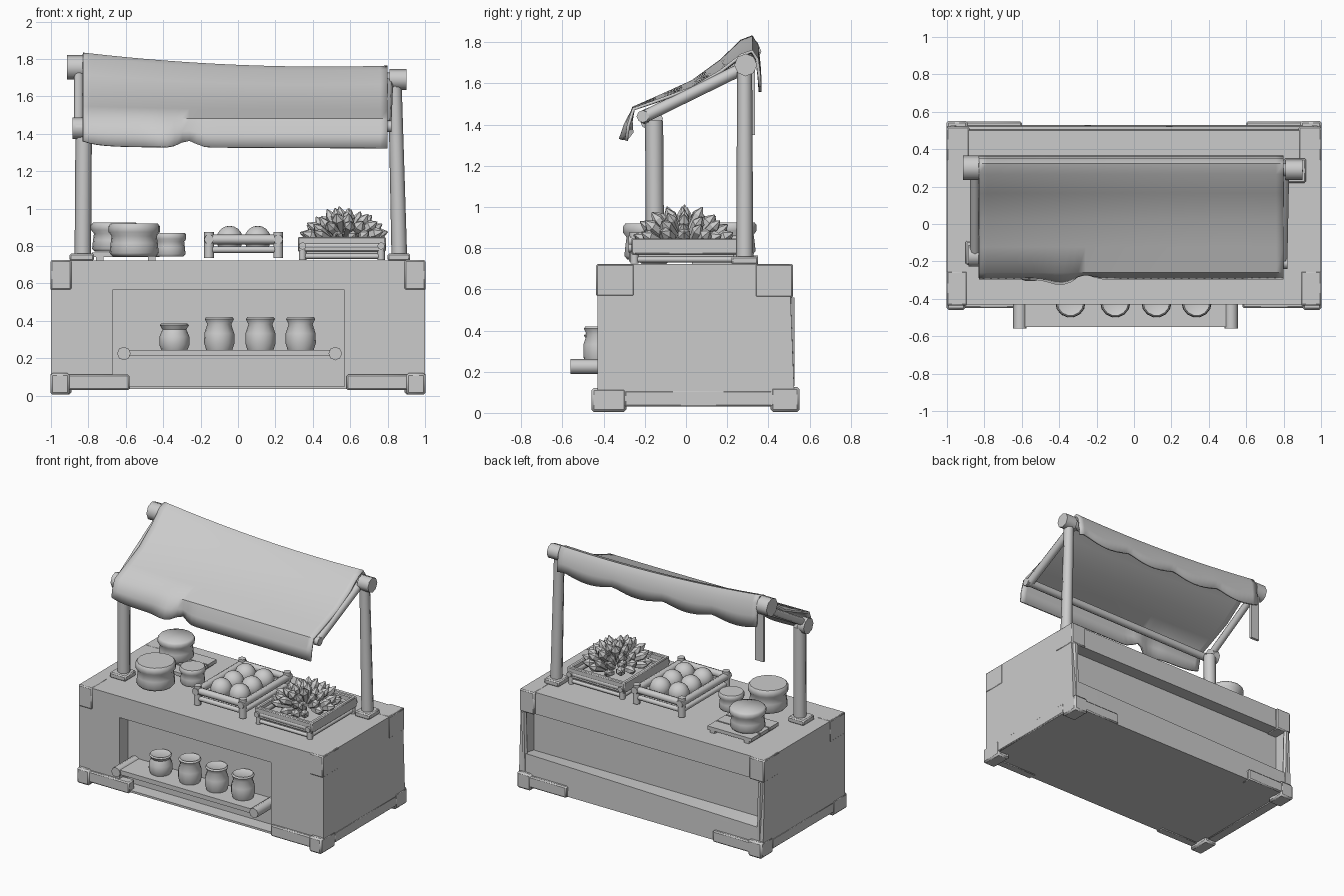
import bpy, bmesh, math, random
from mathutils import Vector, Matrix

if "Cube" in bpy.data.objects:
    bpy.data.objects.remove(bpy.data.objects["Cube"])

random.seed(4)
GREY = bpy.data.materials.new("plain_grey")
GREY.diffuse_color = (0.6, 0.6, 0.6, 1)
GREY.use_nodes = True
GREY.node_tree.nodes["Principled BSDF"].inputs["Base Color"].default_value = GREY.diffuse_color


def finish(name, bm, smooth=True, bevel=0):
    bmesh.ops.recalc_face_normals(bm, faces=bm.faces)
    me = bpy.data.meshes.new(name)
    bm.to_mesh(me)
    bm.free()
    me.materials.append(GREY)
    ob = bpy.data.objects.new(name, me)
    bpy.context.collection.objects.link(ob)
    if bevel:
        mod = ob.modifiers.new("soft_edges", 'BEVEL')
        mod.width, mod.segments = bevel, 1
    if smooth:
        bpy.context.view_layer.objects.active = ob
        ob.select_set(True)
        bpy.ops.object.shade_smooth_by_angle(angle=math.radians(52))
        ob.select_set(False)
    return ob


def add_box(bm, x, y, z):
    size = Vector((x[1] - x[0], y[1] - y[0], z[1] - z[0]))
    mid = Vector((x[0] + x[1], y[0] + y[1], z[0] + z[1])) / 2
    m = Matrix.Translation(mid) @ Matrix.Diagonal((*size, 1))
    bmesh.ops.create_cube(bm, size=1, matrix=m)


def add_rod(bm, a, b, r, r2=None, n=8, caps=True):
    a, b = Vector(a), Vector(b)
    rot = (b - a).to_track_quat('Z', 'Y').to_matrix().to_4x4()
    bmesh.ops.create_cone(bm, cap_ends=caps, segments=n, radius1=r,
                          radius2=r if r2 is None else r2, depth=(b - a).length,
                          matrix=Matrix.Translation((a + b) / 2) @ rot)


def boxes(name, items, bevel=0):
    bm = bmesh.new()
    for it in items:
        add_box(bm, *it)
    return finish(name, bm, True, bevel)


def rods(name, items, n=8):
    bm = bmesh.new()
    for it in items:
        add_rod(bm, *it, n=n)
    return finish(name, bm)


def lathe(name, centre, profile, n=14):
    bm = bmesh.new()
    rings = [[bm.verts.new((centre[0] + r * math.cos(2 * math.pi * i / n),
                            centre[1] + r * math.sin(2 * math.pi * i / n),
                            centre[2] + z)) for i in range(n)] for r, z in profile]
    for p, q in zip(rings, rings[1:]):
        for i in range(n):
            bm.faces.new((p[i], p[(i + 1) % n], q[(i + 1) % n], q[i]))
    bm.faces.new(rings[0])
    bm.faces.new(rings[-1])
    return finish(name, bm)


# Counter body: one block with a front niche and a long back recess pushed in
bm = bmesh.new()
add_box(bm, (-1, 1), (-0.43, 0.5), (0.035, 0.722))
for axis, places in ((0, (-0.96, -0.67, 0.57, 0.96)), (2, (0.05, 0.24, 0.565))):
    for p in places:
        co, no = Vector(), Vector()
        co[axis], no[axis] = p, 1
        bmesh.ops.bisect_plane(bm, geom=bm.verts[:] + bm.edges[:] + bm.faces[:],
                               plane_co=co, plane_no=no)


def push_in(side, x, z, depth):
    picked = []
    for f in bm.faces:
        c = f.calc_center_median()
        if f.normal.y * side > 0.9 and x[0] < c.x < x[1] and z[0] < c.z < z[1]:
            picked.append(f)
    out = bmesh.ops.extrude_face_region(bm, geom=picked)["geom"]
    bmesh.ops.delete(bm, geom=picked, context='FACES')
    bmesh.ops.translate(bm, vec=(0, -side * depth, 0),
                        verts=[v for v in out if isinstance(v, bmesh.types.BMVert)])


push_in(-1, (-0.67, 0.57), (0.05, 0.565), 0.10)
push_in(1, (-0.96, 0.96), (0.24, 0.565), 0.09)
for v in bm.verts:
    if v.co.y > 0.45:
        v.co.y = 0.53 - 0.04 * v.co.z
        if abs(v.co.z - 0.24) < 0.01 and abs(v.co.x) < 0.99:
            v.co.z += 0.02 * v.co.x
finish("counter_body", bm)
rods("back_brace", [((-0.96, 0.51, 0.13), (-0.97, 0.51, 0.56), 0.02),
                    ((0.96, 0.51, 0.13), (0.97, 0.51, 0.56), 0.02)], 6)

# Corner blocks and base trim
corners, feet, trim = [], [], []
for s in (-1, 1):
    def sx(a, b):
        return tuple(sorted((s * a, s * b)))
    corners += [(sx(0.89, 1.003), (-0.437, -0.25), (0.565, 0.724)),
                (sx(0.88, 1.003), (0.335, 0.52), (0.56, 0.724))]
    feet += [(sx(0.9, 1.003), (-0.46, -0.29), (0.005, 0.12)),
             (sx(0.89, 1.003), (0.41, 0.552), (0.005, 0.125))]
    trim += [(sx(0.92, 1.002), (-0.3, 0.42), (0.03, 0.11)),
             (sx(0.58, 0.92), (-0.45, -0.38), (0.03, 0.112)),
             (sx(0.6, 0.92), (0.47, 0.548), (0.03, 0.112))]
boxes("corner_blocks", corners, 0.008)
boxes("foot_blocks", feet, 0.012)
boxes("base_trim", trim, 0.008)

# Front shelf with round rails
boxes("shelf_board", [((-0.6, 0.51), (-0.55, -0.32), (0.212, 0.245))])
rods("shelf_rails", [((x, -0.56, 0.225), (x, -0.32, 0.225), 0.036) for x in (-0.61, 0.52)])

# Sacks on the shelf
for x, h in ((-0.34, 0.14), (-0.10, 0.175), (0.12, 0.175), (0.335, 0.175)):
    lathe("shelf_sack", (x, -0.42, 0.245),
          [(0.07, 0), (0.081, 0.2 * h), (0.08, 0.5 * h), (0.064, 0.78 * h),
           (0.078, 0.94 * h), (0.07, h), (0.05, 0.95 * h)])

# Posts with base plates
rods("front_left_post", [((-0.83, -0.15, 0.72), (-0.825, -0.155, 1.42), 0.044)])
rods("back_right_post", [((0.863, 0.285, 0.72), (0.838, 0.285, 1.7), 0.042, 0.036)])
boxes("post_bases", [((-0.9, -0.77), (-0.22, -0.09), (0.72, 0.76)),
                     ((0.8, 0.92), (0.22, 0.35), (0.72, 0.76))], 0.008)

# Awning frame: poles, side beams and end caps
rods("awning_poles", [((-0.9, 0.3, 1.75), (0.88, 0.29, 1.69), 0.035),
                      ((-0.87, -0.2, 1.43), (0.81, -0.2, 1.44), 0.028)])
rods("awning_beams", [((-0.85, -0.2, 1.43), (-0.85, 0.3, 1.73), 0.026),
                      ((0.79, -0.2, 1.44), (0.8, 0.29, 1.68), 0.03)])
rods("pole_caps", [((-0.915, 0.3, 1.755), (-0.83, 0.3, 1.755), 0.066),
                   ((0.81, 0.29, 1.69), (0.9, 0.29, 1.69), 0.055),
                   ((-0.885, -0.17, 1.43), (-0.83, -0.17, 1.43), 0.058),
                   ((0.785, -0.21, 1.44), (0.82, -0.21, 1.44), 0.03)])
boxes("hanging_strip", [((-0.87, -0.8), (0.315, 0.335), (1.35, 1.7))])

# Cloth awning: side profile swept across with sag, one front notch, scalloped rear hem
PROFILE = [(-0.29, 1.33), (-0.28, 1.4), (-0.255, 1.478), (-0.12, 1.53), (0.03, 1.59),
           (0.17, 1.68), (0.27, 1.765), (0.32, 1.785), (0.345, 1.745), (0.355, 1.66), (0.36, 1.585)]
bm = bmesh.new()
grid = []
NX = 40
for i in range(NX + 1):
    t = i / NX
    row = []
    for k, (y, z) in enumerate(PROFILE):
        ridge = max(0, min(1, (z - 1.45) / 0.32))
        z += ridge * (0.012 - 0.07 * t + 0.12 * (t - 0.5) ** 2)
        front = {0: 1, 1: 0.5}.get(k, 0)
        back = {9: 0.5, 10: 1}.get(k, 0)
        notch = math.exp(-((t - 0.345) / 0.035) ** 2)
        z += front * (0.035 * notch + 0.03 * math.exp(-t / 0.05) - 0.008 * t)
        y += front * 0.03 * (notch - math.exp(-((t - 0.27) / 0.05) ** 2))
        z += back * (0.035 * (1 - abs(math.sin(4 * math.pi * t + 0.4))) - 0.012)
        row.append(bm.verts.new((-0.83 + 1.63 * t, y, z)))
    grid.append(row)
for a, b in zip(grid, grid[1:]):
    for k in range(len(PROFILE) - 1):
        bm.faces.new((a[k], b[k], b[k + 1], a[k + 1]))
cloth = finish("awning_cloth", bm)
mod = cloth.modifiers.new("thickness", 'SOLIDIFY')
mod.thickness, mod.offset = 0.015, 0

# Round lidded tubs on the counter and the rack under the rear one
for x, y, z, r, h in ((-0.66, 0.22, 0.77, 0.125, 0.155), (-0.555, -0.17, 0.745, 0.137, 0.175),
                      (-0.365, -0.01, 0.745, 0.088, 0.125)):
    lathe("round_tub", (x, y, z),
          [(0.85 * r, 0), (0.96 * r, 0.1 * h), (0.92 * r, 0.4 * h), (0.88 * r, 0.62 * h),
           (r, 0.74 * h), (r, 0.92 * h), (0.92 * r, h)], 18)
boxes("tub_rack", [((-0.78, -0.42), (y - 0.05, y + 0.05), (0.74, 0.765)) for y in (0.08, 0.19, 0.3)]
      + [((x - 0.02, x + 0.02), (0.03, 0.35), (0.72, 0.745)) for x in (-0.74, -0.46)])


# Crates: corner pegs, doubled side rails, slatted floor
def crate(name, x, y, z0, peg_top, rail, r):
    bars = []
    for px in x:
        bars += [((px, py, z0), (px, py, peg_top), r) for py in y]
        bars.append(((px, y[0] - 0.03, rail), (px, y[1] + 0.03, rail), r))
        bars.append(((px, y[0], rail - 0.055), (px, y[1], rail - 0.055), 0.7 * r))
    for py in y:
        bars.append(((x[0] - 0.02, py, rail), (x[1] + 0.02, py, rail), r))
        bars.append(((x[0], py, rail - 0.055), (x[1], py, rail - 0.055), 0.7 * r))
    rods(name + "_frame", bars)
    boxes(name + "_floor", [(x, y, (z0 + 0.03, z0 + 0.05))])


crate("ball_crate", (-0.155, 0.215), (-0.25, 0.27), 0.735, 0.875, 0.835, 0.026)
crate("spike_crate", (0.345, 0.765), (-0.25, 0.25), 0.725, 0.81, 0.80, 0.02)
boxes("spike_crate_sides", [(x, (-0.265, 0.265), (0.77, 0.848)) for x in ((0.32, 0.35), (0.76, 0.79))]
      + [((0.32, 0.79), y, (0.77, 0.848)) for y in ((-0.265, -0.235), (0.235, 0.265))], 0.006)

# Balls in the middle crate
bm = bmesh.new()
for bx in (-0.045, 0.105):
    for by in (-0.13, 0.01, 0.15):
        bmesh.ops.create_uvsphere(bm, u_segments=14, v_segments=9, radius=0.073,
                                  matrix=Matrix.Translation((bx, by, 0.835)))
finish("crate_balls", bm)

# Heap of stout six-sided crystals fanning outwards over a dome
bm = bmesh.new()
for count, tilt, reach, top in ((2, 8, 0.025, 1.012), (6, 25, 0.09, 1.0),
                                (10, 42, 0.15, 0.97), (13, 58, 0.205, 0.93), (14, 72, 0.235, 0.88)):
    for i in range(count):
        a = 2 * math.pi * (i + random.uniform(-0.2, 0.2)) / count
        p = math.radians(tilt + random.uniform(-7, 7))
        d = Vector((math.sin(p) * math.cos(a), math.sin(p) * math.sin(a), math.cos(p)))
        tip = Vector((0.565 + reach * math.cos(a), 1.06 * reach * math.sin(a) - 0.01,
                      top + random.uniform(-0.02, 0.004)))
        ln, r = random.uniform(0.12, 0.15), random.uniform(0.027, 0.034)
        neck = tip - d * 0.04
        add_rod(bm, tip - d * ln, neck, 0.7 * r, r, n=6, caps=False)
        add_rod(bm, neck, tip, r, 0.003, n=6, caps=False)
finish("crystal_heap", bm, False)
